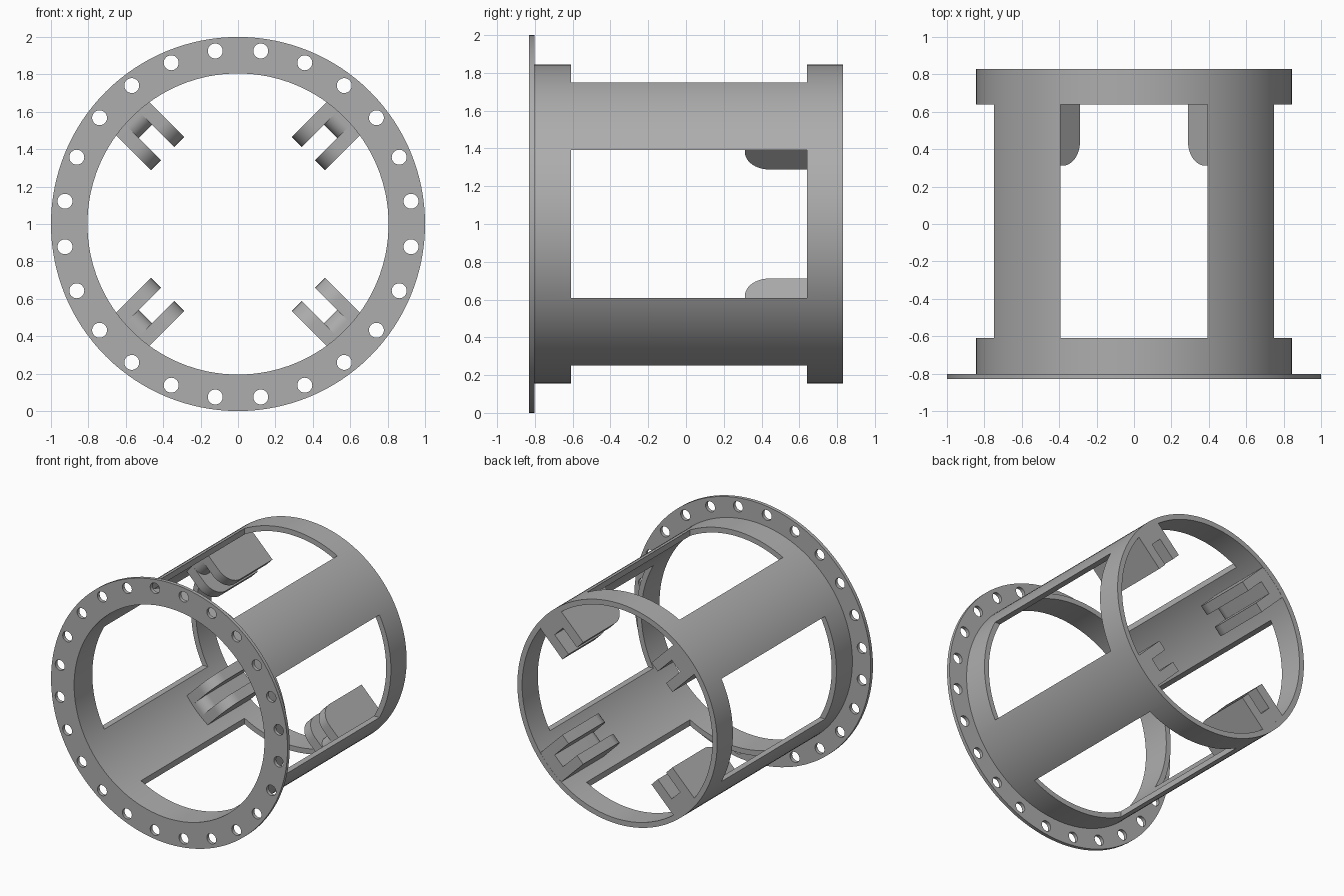
import bpy, bmesh, math
from mathutils import Matrix, Vector

if "Cube" in bpy.data.objects:
    bpy.data.objects.remove(bpy.data.objects["Cube"], do_unlink=True)

# Overall sizes
R_IN, R_OUT, R_FLANGE = 0.805, 0.845, 1.0
FRONT, BACK, FLANGE_T = -0.83, 0.83, 0.027
HOLES, HOLE_R, HOLE_CIRCLE = 24, 0.04, 0.933
CENTRE = Vector((0, 0, 1))

gray = bpy.data.materials.new("plain gray")
gray.use_nodes = True
color = (0.42, 0.42, 0.42, 1)
gray.diffuse_color = color
gray.node_tree.nodes["Principled BSDF"].inputs["Base Color"].default_value = color


def make_object(name, bm):
    bmesh.ops.recalc_face_normals(bm, faces=bm.faces)
    mesh = bpy.data.meshes.new(name)
    bm.to_mesh(mesh)
    bm.free()
    mesh.materials.append(gray)
    obj = bpy.data.objects.new(name, mesh)
    bpy.context.collection.objects.link(obj)
    return obj


def select_only(obj):
    bpy.ops.object.select_all(action='DESELECT')
    obj.select_set(True)
    bpy.context.view_layer.objects.active = obj


def smooth(obj):
    select_only(obj)
    bpy.ops.object.shade_smooth_by_angle(angle=math.radians(30))


def cut(obj, cutter):
    cutter.hide_render = True
    mod = obj.modifiers.new("cut", 'BOOLEAN')
    mod.operation, mod.solver, mod.object = 'DIFFERENCE', 'EXACT', cutter
    select_only(obj)
    bpy.ops.object.modifier_apply(modifier=mod.name)
    bpy.data.objects.remove(cutter, do_unlink=True)


def ring(name, r_in, r_out, y0, y1, steps=128):
    """Rectangle profile spun about the y axis."""
    bm = bmesh.new()
    profile = [(r_in, y0), (r_out, y0), (r_out, y1), (r_in, y1)]
    loops = []
    for i in range(steps):
        turn = Matrix.Rotation(math.tau * i / steps, 3, 'Y')
        loops.append([bm.verts.new(turn @ Vector((r, y, 0)) + CENTRE) for r, y in profile])
    for i in range(steps):
        a, b = loops[i], loops[(i + 1) % steps]
        for j in range(4):
            k = (j + 1) % 4
            bm.faces.new((a[j], a[k], b[k], b[j]))
    return make_object(name, bm)


def box(name, size, location):
    bm = bmesh.new()
    bmesh.ops.create_cube(bm, size=1)
    bmesh.ops.scale(bm, vec=size, verts=bm.verts)
    bmesh.ops.translate(bm, vec=location, verts=bm.verts)
    return make_object(name, bm)


# Tube with four windows, cut by two crossing boxes
tube = ring("tube", R_IN, R_OUT, FRONT, BACK)
win_y0, win_y1, win_w = -0.61, 0.64, 0.785
length, middle = win_y1 - win_y0, (win_y0 + win_y1) / 2
for size in ((win_w, length, 3), (3, length, win_w)):
    cut(tube, box("window_cutter", size, (0, middle, 1)))
smooth(tube)

# Front flange with a circle of bolt holes
flange = ring("flange", R_IN, R_FLANGE, FRONT, FRONT + FLANGE_T)
bm = bmesh.new()
for i in range(HOLES):
    angle = math.tau * (i + 0.5) / HOLES
    spot = CENTRE + Vector((math.cos(angle) * HOLE_CIRCLE, FRONT, math.sin(angle) * HOLE_CIRCLE))
    bmesh.ops.create_cone(bm, cap_ends=True, segments=24, radius1=HOLE_R, radius2=HOLE_R, depth=0.2,
                          matrix=Matrix.Translation(spot) @ Matrix.Rotation(math.pi / 2, 4, 'X'))
cut(flange, make_object("hole_cutter", bm))
smooth(flange)


def slab(bm, side0, side1, r_tip, r_base, fillet, turn):
    """Side profile with one rounded front corner, extruded sideways."""
    y0, y1 = 0.312, BACK - 0.001
    profile = [(y1, r_base), (y1, r_tip)]
    for i in range(13):
        a = math.pi / 2 * i / 12
        profile.append((y0 + fillet * (1 - math.sin(a)), r_tip + fillet * (1 - math.cos(a))))
    profile.append((y0, r_base))
    ends = [[bm.verts.new(turn @ Vector((s, y, r)) + CENTRE) for y, r in profile]
            for s in (side0, side1)]
    for end in ends:
        bm.faces.new(end)
    for i in range(len(profile)):
        j = (i + 1) % len(profile)
        bm.faces.new((ends[0][i], ends[0][j], ends[1][j], ends[1][i]))


# Four forked brackets on the inner wall: two arms and a thin web between them
for i, place in enumerate(("upper_left", "lower_left", "lower_right", "upper_right")):
    turn = Matrix.Rotation(math.pi / 4 + i * math.pi / 2, 3, 'Y')
    bm = bmesh.new()
    slab(bm, -0.125, -0.05, 0.533, 0.815, 0.13, turn)
    slab(bm, 0.05, 0.125, 0.533, 0.815, 0.13, turn)
    slab(bm, -0.05, 0.05, 0.70, 0.815, 0.08, turn)
    smooth(make_object("bracket_" + place, bm))
